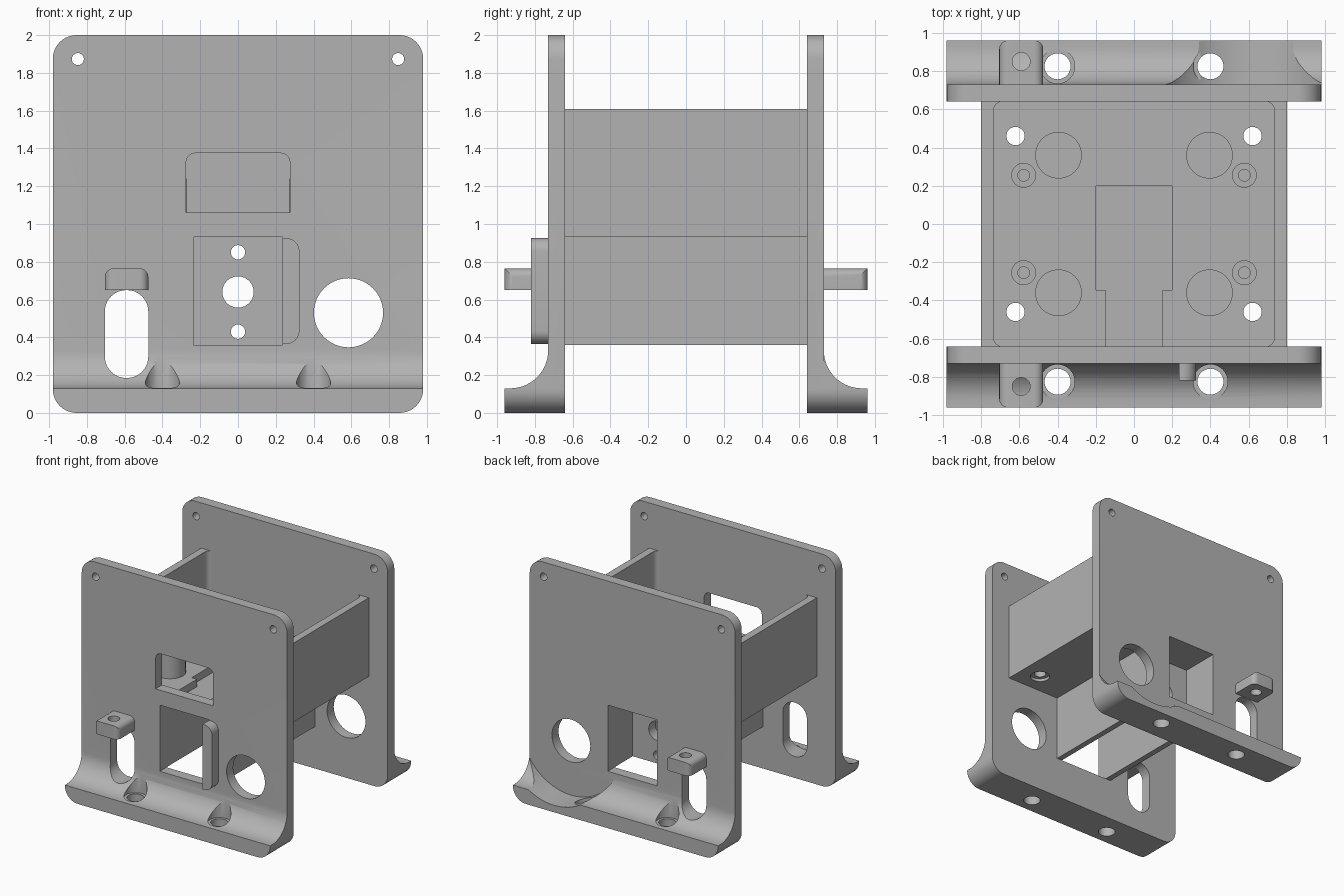
import bpy, bmesh, math
from mathutils import Vector

if "Cube" in bpy.data.objects:
    bpy.data.objects.remove(bpy.data.objects["Cube"])

mat = bpy.data.materials.new("grey plastic")
mat.diffuse_color = (0.45, 0.45, 0.45, 1)
mat.use_nodes = True
mat.node_tree.nodes["Principled BSDF"].inputs["Base Color"].default_value = mat.diffuse_color


def prism(name, pts, axis, lo, hi):
    """Extrude a 2D outline: axis x uses (y,z), y uses (x,z), z uses (x,y)."""
    def place(p, d):
        return {"x": (d, p[0], p[1]), "y": (p[0], d, p[1]), "z": (p[0], p[1], d)}[axis]
    bm = bmesh.new()
    a = [bm.verts.new(place(p, lo)) for p in pts]
    b = [bm.verts.new(place(p, hi)) for p in pts]
    n = len(pts)
    bm.faces.new(a)
    bm.faces.new(b[::-1])
    for i in range(n):
        bm.faces.new((a[i], b[i], b[(i + 1) % n], a[(i + 1) % n]))
    bmesh.ops.recalc_face_normals(bm, faces=bm.faces)
    me = bpy.data.meshes.new(name)
    bm.to_mesh(me)
    bm.free()
    ob = bpy.data.objects.new(name, me)
    bpy.context.collection.objects.link(ob)
    me.materials.append(mat)
    return ob


def arc(cx, cy, r, a0, a1, n=10):
    return [(cx + r * math.cos(math.radians(a0 + (a1 - a0) * i / n)),
             cy + r * math.sin(math.radians(a0 + (a1 - a0) * i / n))) for i in range(n + 1)]


def circle(cx, cy, r, n=40):
    return arc(cx, cy, r, 0, 360, n)[:-1]


def rrect(x0, y0, x1, y1, bl=0, br=0, tr=0, tl=0):
    """Rectangle with a separate radius for each corner."""
    pts = []
    for cx, cy, r, sx, sy, a in ((x0, y0, bl, 1, 1, 180), (x1, y0, br, -1, 1, 270),
                                 (x1, y1, tr, -1, -1, 0), (x0, y1, tl, 1, -1, 90)):
        pts += arc(cx + sx * r, cy + sy * r, r, a, a + 90) if r else [(cx, cy)]
    return pts


def boolean(ob, tool, op="DIFFERENCE"):
    m = ob.modifiers.new("cut", "BOOLEAN")
    m.operation, m.solver, m.object = op, "EXACT", tool
    bpy.context.view_layer.objects.active = ob
    bpy.ops.object.modifier_apply(modifier=m.name)
    bpy.data.objects.remove(tool)


def cut(ob, pts, axis, lo, hi):
    boolean(ob, prism("cutter", pts, axis, lo, hi))


def side(s, lo, hi):
    return sorted((s * lo, s * hi))


# End plates with a filleted foot, and their lugs
for s, label in ((-1, "front"), (1, "back")):
    profile = [(0.64, -0.1), (0.96, -0.1), (0.96, 0.13)] + arc(0.93, 0.33, 0.2, 270, 180, 14) + [(0.73, 2.1), (0.64, 2.1)]
    plate = prism(label + "_plate", [(s * y, z) for y, z in profile], "x", -1.1, 1.1)
    boolean(plate, prism("outline", rrect(-0.98, 0, 0.98, 2, *[0.125] * 4), "y", -1.2, 1.2), "INTERSECT")
    through = side(s, 0.5, 1.1)
    if s > 0:   # clearance around the round port
        cut(plate, circle(0.585, 0.53, 0.47, 64), "y", 0.73, 1.1)
    else:       # upper window
        cut(plate, rrect(-0.275, 1.06, 0.275, 1.375, 0, 0, 0.05, 0.05), "y", *through)
    cut(plate, circle(0.585, 0.53, 0.183, 48), "y", *through)
    cut(plate, rrect(-0.705, 0.185, -0.475, 0.65, 0.113, 0.113, 0.113, 0.113), "y", *through)
    cut(plate, rrect(-0.235, 0.36, 0.235, 0.93), "y", *through)
    for x in (-1, 1):
        cut(plate, circle(x * 0.848, 1.873, 0.032, 24), "y", *through)
        cut(plate, circle(x * 0.4, s * 0.825, 0.068), "z", -0.1, 0.2)
        cut(plate, circle(x * 0.4, s * 0.825, 0.09), "z", 0.125, 0.5)

    lug = prism(label + "_lug", rrect(-0.705, 0.65, -0.475, 0.765, 0, 0, 0.045, 0.045), "y", *side(s, 0.72, 0.96))
    ends = (0, 0, 0.045, 0.045) if s > 0 else (0.045, 0.045, 0, 0)
    y0, y1 = side(s, 0.70, 0.96)
    boolean(lug, prism("outline", rrect(-0.72 + 0.015, y0, -0.475, y1, *ends), "z", 0.6, 0.8), "INTERSECT")
    cut(lug, circle(-0.59, s * 0.85, 0.047, 24), "z", 0.5, 0.9)

# Upper tray with rounded inner corners
FLOOR = 1.03
tray = prism("tray", rrect(-0.8, -0.645, 0.8, 0.645), "z", 0.93, 1.61)
cut(tray, rrect(-0.735, -0.642, 0.735, 0.642, *[0.05] * 4), "z", FLOOR, 1.8)
cut(tray, [(-0.15, -0.642), (0.15, -0.642), (0.15, -0.345), (0.2, -0.345), (0.2, 0.2),
           (-0.2, 0.2), (-0.2, -0.345), (-0.15, -0.345)], "z", 0.965, 1.2)
cut(tray, rrect(-0.275, -0.8, 0.275, -0.6), "z", 1.06, 1.375)
for x in (-1, 1):
    for y in (-1, 1):
        cut(tray, circle(x * 0.62, y * 0.46, 0.048, 24), "z", 0.8, 1.2)
        cut(tray, circle(x * 0.62, y * 0.46, 0.08, 24), "z", 0.8, 0.955)
        prism("post", circle(x * 0.395, y * 0.36, 0.122), "z", FLOOR - 0.01, 1.24)
        prism("standoff", circle(x * 0.577, y * 0.255, 0.065, 28), "z", FLOOR - 0.01, 1.1)
        prism("standoff_pin", circle(x * 0.577, y * 0.255, 0.033, 20), "z", 1.09, 1.16)

# Lower duct, open below, with a drilled cross wall
for x in (-1, 1):
    prism("duct_wall", rrect(*sorted((x * 0.235, x * 0.285))[:1], 0.36, max(x * 0.235, x * 0.285), 0.935),
          "y", -0.645, 0.645)
cross = prism("duct_cross_wall", rrect(-0.24, 0.36, 0.24, 0.935), "y", 0.30, 0.39)
for z, r in ((0.43, 0.038), (0.64, 0.083), (0.85, 0.038)):
    cut(cross, circle(0, z, r, 32), "y", 0.2, 0.5)

# Raised tab beside the front opening
prism("front_tab", rrect(0.235, 0.365, 0.325, 0.925, 0, 0.07, 0.07, 0), "y", -0.82, -0.72)

# Smooth curved walls, keep edges sharp
for ob in bpy.context.scene.objects:
    ob.select_set(True)
    bpy.context.view_layer.objects.active = ob
bpy.ops.object.shade_smooth_by_angle(angle=math.radians(30))
